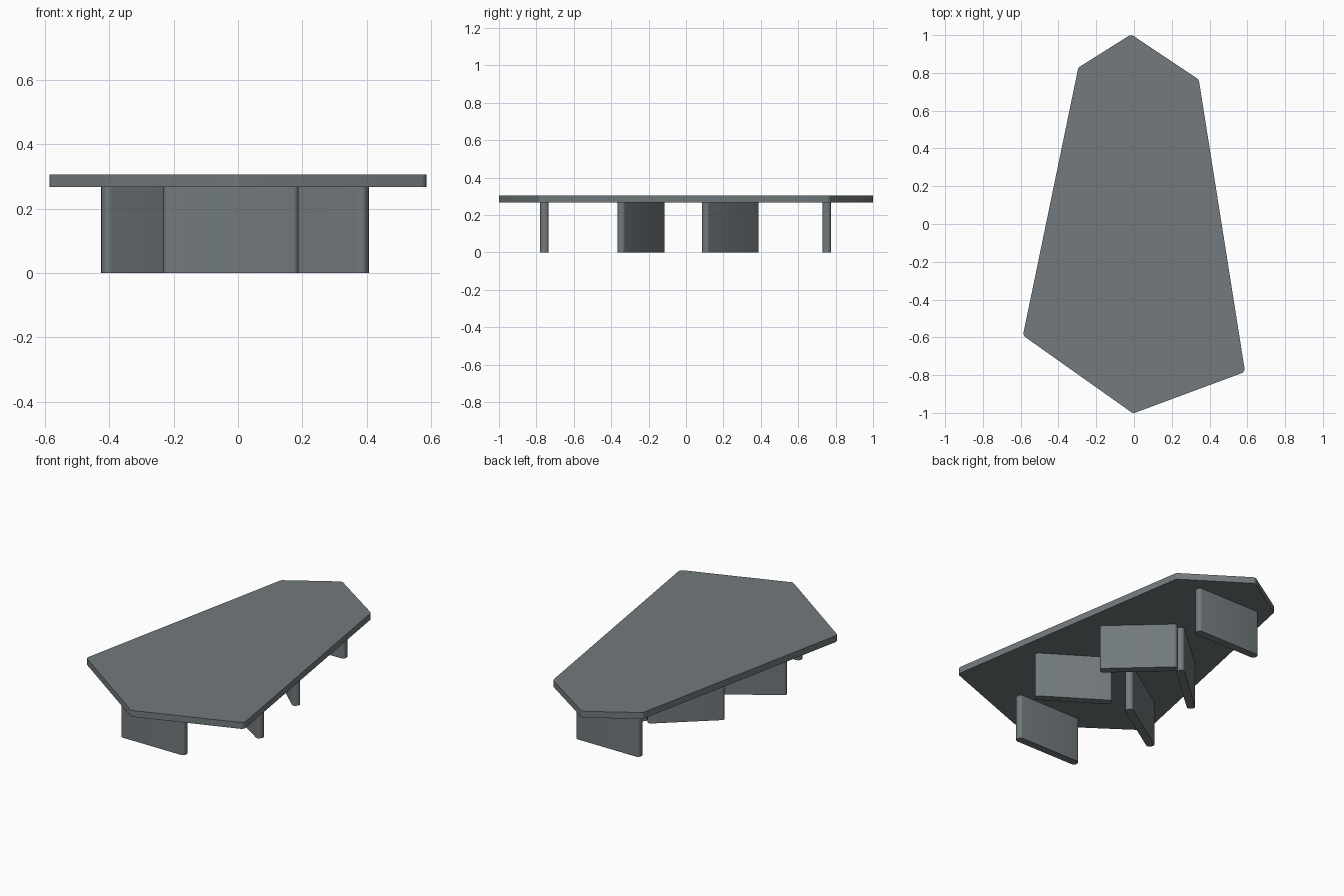
import bpy, bmesh, math
from mathutils import Vector, Matrix

if "Cube" in bpy.data.objects:
    bpy.data.objects.remove(bpy.data.objects["Cube"])

mat = bpy.data.materials.new("slate_grey")
mat.diffuse_color = (0.17, 0.195, 0.205, 1)
mat.use_nodes = True
mat.node_tree.nodes["Principled BSDF"].inputs["Base Color"].default_value = mat.diffuse_color


def fillet(points, radius, steps=5):
    """Round every corner of a convex counter-clockwise outline."""
    out = []
    for i, p in enumerate(points):
        p = Vector(p)
        a = (Vector(points[i - 1]) - p).normalized()
        b = (Vector(points[(i + 1) % len(points)]) - p).normalized()
        half = a.angle(b) / 2
        centre = p + (a + b).normalized() * radius / math.sin(half)
        start = p + a * radius / math.tan(half) - centre
        sweep = math.pi - 2 * half
        for k in range(steps + 1):
            out.append(centre + Matrix.Rotation(sweep * k / steps, 2) @ start)
    return out


def slab(name, outline, z0, z1, location=(0, 0), angle=0):
    """Extrude an outline between two heights."""
    bm = bmesh.new()
    face = bm.faces.new([bm.verts.new((p.x, p.y, z0)) for p in outline])
    top = bmesh.ops.extrude_face_region(bm, geom=[face])["geom"]
    verts = [g for g in top if isinstance(g, bmesh.types.BMVert)]
    bmesh.ops.translate(bm, verts=verts, vec=(0, 0, z1 - z0))
    bmesh.ops.recalc_face_normals(bm, faces=bm.faces)
    mesh = bpy.data.meshes.new(name)
    bm.to_mesh(mesh)
    bm.free()
    mesh.materials.append(mat)
    obj = bpy.data.objects.new(name, mesh)
    obj.location = (*location, 0)
    obj.rotation_euler.z = math.radians(angle)
    bpy.context.collection.objects.link(obj)
    bpy.ops.object.select_all(action="DESELECT")
    obj.select_set(True)
    bpy.context.view_layer.objects.active = obj
    bpy.ops.object.shade_smooth_by_angle(angle=math.radians(35))
    return obj


# Six-sided tabletop with softened corners
top_outline = [(-0.005, -1.003), (0.588, -0.783), (0.343, 0.765),
               (-0.015, 1.004), (-0.295, 0.828), (-0.588, -0.59)]
slab("tabletop", fillet(top_outline, 0.025), 0.267, 0.305)

# Upright leg panels with rounded ends
W, T = 0.21, 0.0225
leg_outline = fillet([(-W, -T), (W, -T), (W, T), (-W, T)], 0.018)
legs = {
    "front_leg": (-0.022, -0.757, 0),
    "back_leg": (-0.022, 0.753, 0),
    "front_left_leg": (-0.243, -0.241, 33),
    "front_right_leg": (0.225, -0.241, -33),
    "back_left_leg": (-0.166, 0.237, 41.5),
    "back_right_leg": (0.166, 0.237, -42.5),
}
for name, (x, y, angle) in legs.items():
    slab(name, leg_outline, 0, 0.267, (x, y), angle)
